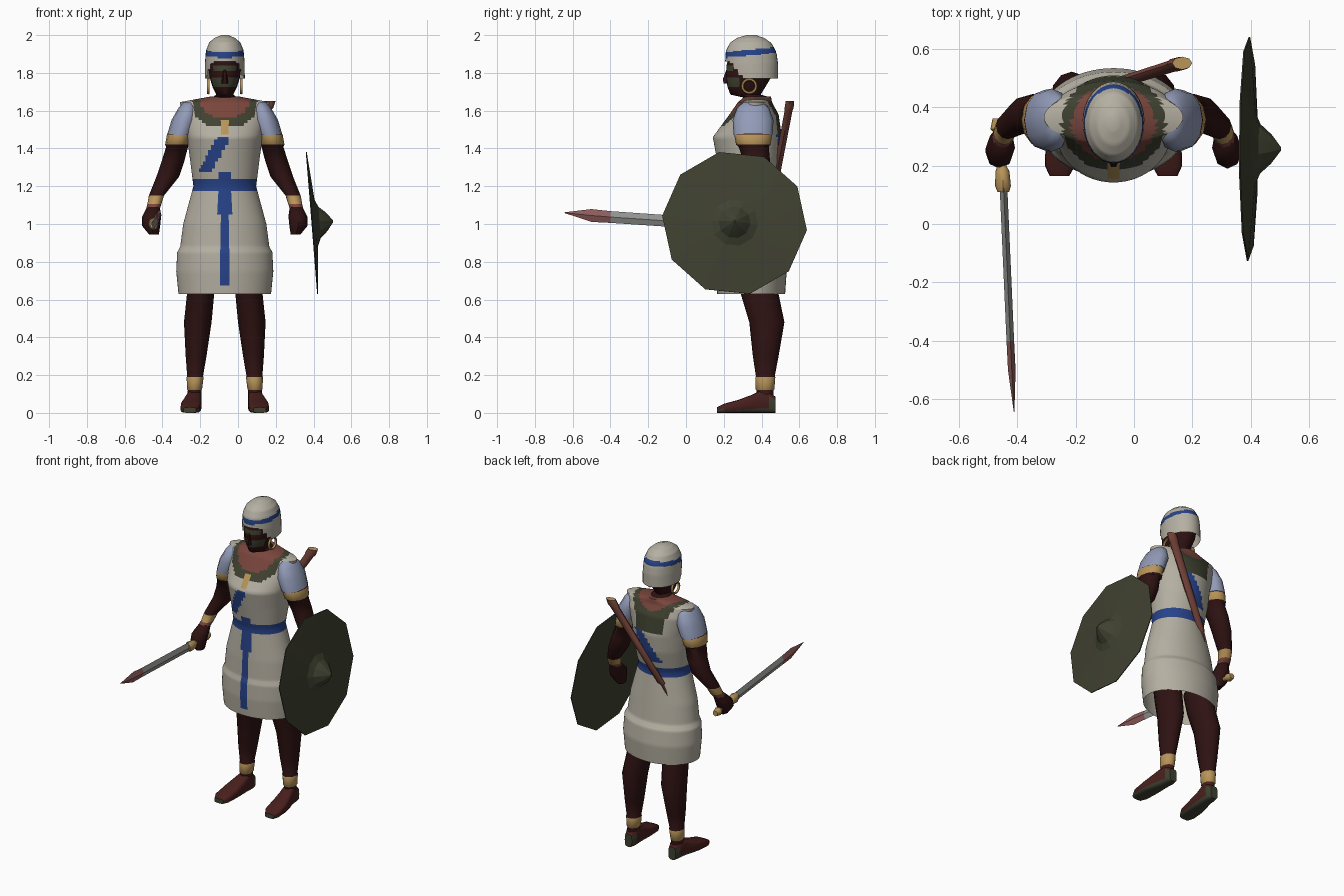
import bpy, bmesh, math
from math import cos, sin, pi, hypot

if "Cube" in bpy.data.objects:
    bpy.data.objects.remove(bpy.data.objects["Cube"])

MID = -0.07  # the figure's own centre line in x


def material(name, r, g, b):
    m = bpy.data.materials.new(name)
    m.use_nodes = True
    m.diffuse_color = (r, g, b, 1)
    node = m.node_tree.nodes["Principled BSDF"]
    node.inputs["Base Color"].default_value = (r, g, b, 1)
    node.inputs["Roughness"].default_value = 0.9
    return m


cream = material("cream cloth", .46, .43, .36)
blue = material("blue dye", .02, .055, .25)
olive = material("olive hide", .05, .053, .03)
leather = material("red leather", .19, .06, .045)
gold = material("gold", .48, .3, .1)
skin = material("dark skin", .028, .006, .006)
sleeve_blue = material("pale blue cloth", .29, .33, .48)
steel = material("steel", .3, .3, .29)
stained = material("reddened steel", .28, .11, .11)
sandal = material("sandal brown", .065, .014, .012)


def finish(obj, angle):
    bpy.ops.object.select_all(action='DESELECT')
    obj.select_set(True)
    bpy.context.view_layer.objects.active = obj
    bpy.ops.object.shade_smooth_by_angle(angle=math.radians(angle))


def loft(name, rings, mats, rule=None, segs=12, axis='Z', sub=1, square=1.0,
         phase=0.0, caps=(True, True), drop=None, angle=50):
    """Skin rings (position, centre u, centre v, radius u, radius v) along an axis."""
    rows = []
    for a, b in zip(rings, rings[1:]):
        rows += [[p + (q - p) * i / sub for p, q in zip(a, b)] for i in range(sub)]
    rows.append(rings[-1])
    bm = bmesh.new()
    loops = []
    for t, cu, cv, ru, rv in rows:
        loop = []
        for i in range(segs):
            a = 2 * pi * i / segs + phase
            c, s = cos(a), sin(a)
            u = cu + ru * math.copysign(abs(c) ** square, c)
            v = cv + rv * math.copysign(abs(s) ** square, s)
            loop.append(bm.verts.new({'Z': (u, v, t), 'Y': (u, t, v), 'X': (t, u, v)}[axis]))
        loops.append(loop)
    for a, b in zip(loops, loops[1:]):
        for i in range(segs):
            j = (i + 1) % segs
            bm.faces.new((a[i], a[j], b[j], b[i]))
    if caps[0]:
        bm.faces.new(loops[0])
    if caps[1]:
        bm.faces.new(loops[-1])
    bmesh.ops.recalc_face_normals(bm, faces=bm.faces)
    if drop:
        gone = [f for f in bm.faces if drop(*f.calc_center_median())]
        bmesh.ops.delete(bm, geom=gone, context='FACES')
    if rule:
        for f in bm.faces:
            f.material_index = mats.index(rule(*f.calc_center_median()))
    mesh = bpy.data.meshes.new(name)
    bm.to_mesh(mesh)
    bm.free()
    for m in mats:
        mesh.materials.append(m)
    obj = bpy.data.objects.new(name, mesh)
    bpy.context.collection.objects.link(obj)
    finish(obj, angle)
    return obj


# Tunic with painted collar, belt, hanging strip and sash
def tunic_colour(x, y, z):
    dx, front = x - MID, y < .32
    if z > 1.48:
        if front and abs(dx) < .025 and z < 1.55:
            return gold
        if hypot(dx / .145, (y - .345) / .13) < 1:
            return leather
        if hypot(dx / .178, (y - .345) / .165) < 1:
            return olive
    if 1.17 < z < 1.24 or (front and abs(dx) < .035 and 1.2 < z < 1.28):
        return blue
    if front and abs(dx) < .03 and .67 < z < 1.2:
        return blue
    if front and 1.27 < z < 1.46 and abs(dx + .055 - .55 * (z - 1.37)) < .035:
        return blue
    if not front and 1.27 < z < 1.48 and abs(x + .2 - .61 * (z - 1.14)) < .04:
        return blue
    return cream


loft("tunic", [
    (.63, MID, .345, .245, .18), (.75, MID, .345, .257, .188), (.85, MID, .34, .252, .18),
    (.88, MID, .335, .236, .165), (1.0, MID, .33, .22, .155), (1.2, MID, .325, .166, .135),
    (1.35, MID, .33, .185, .168), (1.46, MID, .325, .2, .183), (1.58, MID, .36, .225, .13),
    (1.645, MID, .365, .238, .09), (1.675, MID, .38, .075, .07)],
    [cream, blue, olive, leather, gold], tunic_colour, segs=64, sub=8, caps=(False, True))


# Head and neck
def face_colour(x, y, z):
    painted = 1.725 < z < 1.775 or 1.81 < z < 1.84
    return olive if painted and y < .27 else skin


loft("head", [
    (1.6, MID, .385, .08, .075), (1.67, MID, .375, .066, .072), (1.685, MID, .315, .045, .08),
    (1.725, MID, .32, .065, .1), (1.775, MID, .33, .08, .12), (1.81, MID, .335, .085, .122),
    (1.84, MID, .34, .088, .125), (1.93, MID, .345, .08, .11)],
    [skin, olive], face_colour, segs=16)
loft("nose", [(1.745, MID, .215, .018, .018), (1.765, MID, .212, .016, .02),
              (1.82, MID, .225, .008, .012)], [skin], segs=6)

# Helmet with an open face and a blue band
loft("helmet", [
    (1.77, MID, .352, .106, .135), (1.85, MID, .347, .105, .14), (1.895, MID, .345, .102, .136),
    (1.92, MID, .343, .099, .131), (1.96, MID, .342, .083, .108), (1.985, MID, .342, .055, .072),
    (2.0, MID, .345, .018, .025)], [cream, blue],
    lambda x, y, z: blue if 1.893 < z - .1 * (y - .34) < 1.922 else cream,
    segs=32, sub=5, caps=(False, True),
    drop=lambda x, y, z: z < 1.86 and y < .29 - (z - 1.78) * .7)


# Limbs: both sides share one set of rings
def arm_colour(x, y, z):
    if 1.42 < z < 1.475 or 1.105 < z < 1.15:
        return gold
    return leather if 1.08 < z < 1.105 else skin


def foot_colour(x, y, z):
    return olive if z < .018 or (y > .43 and z < .065) else sandal


for side, s in (("right", -1), ("left", 1)):
    def place(rings):
        return [(t, MID + s * d, *rest) for t, d, *rest in rings]

    loft(side + "_sleeve", place([
        (1.645, .19, .355, .03, .05), (1.615, .195, .355, .05, .085),
        (1.55, .212, .355, .07, .108), (1.47, .238, .355, .068, .103)]), [sleeve_blue])
    loft(side + "_arm", place([
        (1.5, .23, .355, .058, .09), (1.475, .24, .355, .066, .1), (1.42, .25, .357, .066, .092),
        (1.41, .252, .358, .058, .08), (1.33, .275, .375, .06, .07), (1.25, .302, .375, .06, .062),
        (1.15, .362, .335, .04, .045), (1.105, .373, .315, .037, .042),
        (1.08, .38, .295, .036, .042)]), [skin, gold, leather], arm_colour)
    loft(side + "_hand", place([
        (1.09, .378, .297, .034, .04), (1.04, .387, .26, .05, .06), (.99, .39, .245, .048, .056),
        (.945, .375, .24, .026, .035)]), [skin], segs=8)
    loft(side + "_leg", place([
        (.05, .16, .42, .038, .045), (.12, .16, .418, .036, .045), (.125, .16, .418, .04, .05),
        (.19, .157, .42, .045, .053), (.195, .157, .42, .042, .05), (.3, .152, .422, .055, .068),
        (.48, .143, .428, .073, .093), (.63, .128, .39, .072, .1), (.76, .12, .37, .075, .105)]),
        [skin, gold, sandal],
        lambda x, y, z: gold if .12 < z < .19 else sandal if z < .12 else skin)
    loft(side + "_foot", place([
        (.165, .185, .015, .034, .015), (.2, .183, .024, .052, .024), (.28, .178, .035, .054, .035),
        (.35, .17, .048, .046, .048), (.39, .163, .058, .04, .058), (.44, .16, .056, .038, .056),
        (.475, .16, .042, .026, .042)]), [sandal, olive], foot_colour,
        segs=16, axis='Y', square=.55)

    # Earring
    bpy.ops.mesh.primitive_torus_add(
        location=(MID + s * .088, .335, 1.73), rotation=(0, pi / 2, 0), major_segments=16,
        minor_segments=6, major_radius=.036, minor_radius=.008)
    ring = bpy.context.object
    ring.name = side + "_earring"
    ring.data.materials.append(gold)
    finish(ring, 60)

# Round shield, leaning slightly inwards
shield = loft("shield", [
    (.018, 0, 0, .02, .02), (.004, 0, 0, .385, .385), (.009, 0, 0, .385, .385),
    (.03, 0, 0, .125, .125), (.047, 0, 0, .085, .085), (.085, 0, 0, .05, .05),
    (.118, 0, 0, .006, .006)], [olive], segs=10, axis='X', phase=-.1, angle=14)
shield.location = (.385, .257, 1.005)
shield.rotation_euler = (0, -.08, 0)

# Sword held forward
loft("sword_blade", [
    (.14, -.447, 1.0, .013, .03), (-.4, -.423, 1.037, .013, .031), (-.5, -.418, 1.045, .013, .034),
    (-.643, -.41, 1.06, .001, .002)], [steel, stained],
    lambda x, y, z: stained if y < -.4 else steel, segs=4, axis='Y', angle=20)
loft("sword_grip", [
    (.11, -.447, 1.0, .02, .026), (.13, -.448, .999, .027, .034), (.18, -.45, .997, .024, .026),
    (.2, -.452, .996, .015, .015), (.31, -.462, .99, .015, .015), (.325, -.464, .989, .027, .027),
    (.36, -.466, .987, .018, .018)], [gold], segs=8, axis='Y')

# Scabbard slung across the back, with gold rim and thin tail
loft("scabbard", [
    (1.005, -.21, .44, .003, .003), (1.13, -.146, .455, .01, .009), (1.14, -.14, .457, .026, .018),
    (1.4, .018, .505, .029, .02), (1.6, .14, .543, .032, .021), (1.615, .149, .546, .038, .024),
    (1.65, .165, .55, .034, .022)], [leather, gold],
    lambda x, y, z: gold if z > 1.64 else leather, segs=8)
